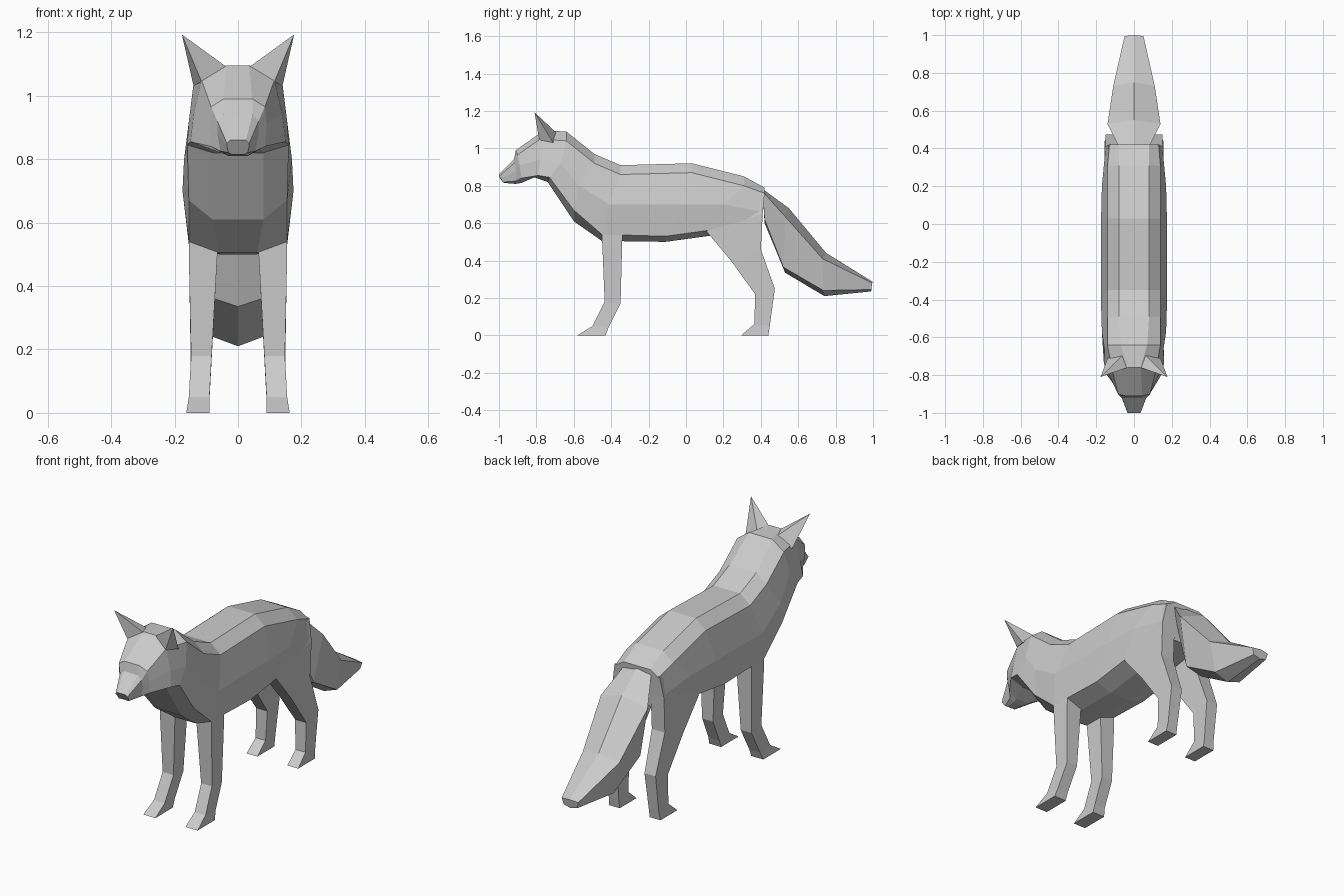
import bpy
import bmesh

default_cube = bpy.data.objects.get("Cube")
if default_cube:
    bpy.data.objects.remove(default_cube, do_unlink=True)

# Single coat colour
coat = bpy.data.materials.new("grey coat")
coat.use_nodes = True
coat_colour = (0.6, 0.6, 0.6, 1)
coat.diffuse_color = coat_colour
coat.node_tree.nodes["Principled BSDF"].inputs["Base Color"].default_value = coat_colour


def finish_object(name, bm):
    """Turn a bmesh into a flat shaded object with the coat colour."""
    bmesh.ops.recalc_face_normals(bm, faces=bm.faces)
    mesh = bpy.data.meshes.new(name)
    bm.to_mesh(mesh)
    bm.free()
    mesh.materials.append(coat)
    obj = bpy.data.objects.new(name, mesh)
    bpy.context.collection.objects.link(obj)
    return obj


def loft(name, rings):
    """Skin a row of closed rings and cap both ends."""
    bm = bmesh.new()
    loops = [[bm.verts.new(point) for point in ring] for ring in rings]
    for first, second in zip(loops, loops[1:]):
        count = len(first)
        for i in range(count):
            j = (i + 1) % count
            bm.faces.new((first[i], first[j], second[j], second[i]))
    bm.faces.new(loops[0])
    bm.faces.new(loops[-1])
    return finish_object(name, bm)


def mirror_ring(half):
    """Complete a ring from its left half, sharing points on the centre line."""
    other_side = [(-x, y, z) for x, y, z in reversed(half) if x > 0]
    return list(half) + other_side


def flip(points, side):
    return [(x * side, y, z) for x, y, z in points]


# Head sections: crown, temple, cheek, jaw, chin
nose_tip = [(.025, -1, .86), (.035, -1, .85), (.035, -.99, .84), (.03, -.98, .82), (.02, -.97, .815)]
muzzle = [(.045, -.92, .94), (.065, -.92, .92), (.065, -.91, .88), (.055, -.91, .825), (.03, -.91, .81)]
brow = [(.045, -.91, .99), (.085, -.9, .965), (.09, -.89, .91), (.085, -.88, .84), (.04, -.88, .815)]
face = [(.035, -.76, 1.095), (.115, -.78, 1.05), (.14, -.78, .94), (.15, -.79, .855), (.06, -.81, .845)]
skull = [(.07, -.64, 1.09), (.14, -.64, 1.04), (.155, -.67, .92), (.16, -.73, .845), (.08, -.74, .82)]

# Trunk sections: back, shoulder, flank, lower flank, belly
neck = [(.08, -.49, .97), (.14, -.49, .92), (.17, -.57, .8), (.155, -.6, .67), (.08, -.6, .61)]
chest = [(.08, -.35, .91), (.14, -.35, .86), (.175, -.41, .7), (.155, -.45, .54), (.06, -.45, .505)]
waist = [(.08, .03, .92), (.14, .03, .87), (.175, 0, .7), (.155, -.11, .53), (.06, -.11, .5)]
loin = [(.08, .31, .85), (.14, .31, .8), (.17, .2, .7), (.155, .11, .56), (.06, .11, .53)]
rump = [(.08, .42, .79), (.13, .42, .76), (.15, .41, .66), (.145, .4, .56), (.06, .4, .58)]

sections = (nose_tip, muzzle, brow, face, skull, neck, chest, waist, loin, rump)
loft("head_and_body", [mirror_ring(half) for half in sections])

# Tail sections: ridge, upper side, lower side, keel
tail_sections = (
    [(0, .4, .79), (.08, .41, .77), (.06, .42, .62), (0, .42, .6)],
    [(0, .55, .68), (.14, .53, .635), (.09, .52, .365), (0, .53, .335)],
    [(0, .75, .44), (.11, .73, .41), (.08, .735, .24), (0, .74, .21)],
    [(0, 1, .285), (.05, .995, .28), (.04, .99, .245), (0, .99, .235)],
)
loft("tail", [mirror_ring(half) for half in tail_sections])


def leg_ring(inner, outer, front, back):
    """Four-sided leg section from its x limits and front and back points."""
    return [(inner, *front), (outer, *front), (outer, *back), (inner, *back)]


# Legs from body to paw
front_leg = [
    leg_ring(.06, .155, (-.45, .57), (-.34, .57)),
    leg_ring(.065, .155, (-.448, .5), (-.341, .5)),
    leg_ring(.083, .148, (-.435, .18), (-.35, .17)),
    leg_ring(.09, .155, (-.5, .05), (-.415, .04)),
    leg_ring(.09, .163, (-.58, 0), (-.43, 0)),
]
hind_leg = [
    leg_ring(.08, .135, (.25, .7), (.42, .765)),
    leg_ring(.075, .155, (.11, .555), (.41, .65)),
    leg_ring(.075, .153, (.24, .4), (.4, .46)),
    leg_ring(.083, .15, (.37, .22), (.475, .25)),
    leg_ring(.09, .15, (.365, .06), (.448, .05)),
    leg_ring(.09, .155, (.295, 0), (.44, 0)),
]

# Pointed ears, each a four-sided spike
ear_base = [(.035, -.76, 1.09), (.115, -.785, 1.045), (.14, -.71, 1.03), (.06, -.695, 1.085)]
ear_tip = (.177, -.81, 1.193)


def make_ear(name, side):
    bm = bmesh.new()
    base = [bm.verts.new(point) for point in flip(ear_base, side)]
    tip = bm.verts.new(flip([ear_tip], side)[0])
    bm.faces.new(base)
    for i in range(len(base)):
        bm.faces.new((base[i], base[(i + 1) % len(base)], tip))
    return finish_object(name, bm)


for side_name, side in (("left", 1), ("right", -1)):
    loft(side_name + "_front_leg", [flip(ring, side) for ring in front_leg])
    loft(side_name + "_hind_leg", [flip(ring, side) for ring in hind_leg])
    make_ear(side_name + "_ear", side)
